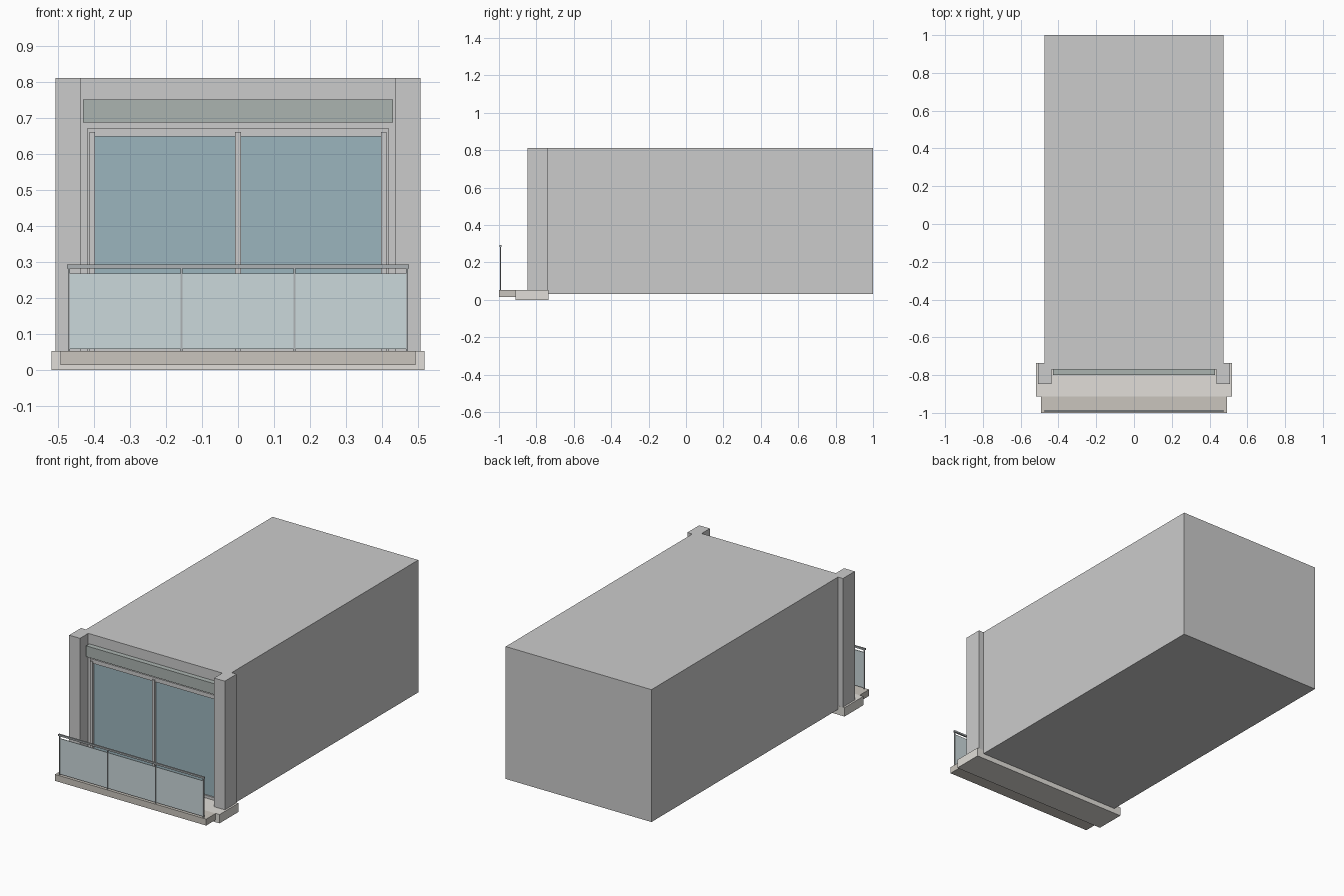
import bpy, bmesh

if "Cube" in bpy.data.objects:
    bpy.data.objects.remove(bpy.data.objects["Cube"])


def mat(name, rgb):
    m = bpy.data.materials.new(name)
    m.diffuse_color = (*rgb, 1)
    m.use_nodes = True
    m.node_tree.nodes["Principled BSDF"].inputs["Base Color"].default_value = m.diffuse_color
    return m


STONE = mat("pale_stone", (0.75, 0.73, 0.69))
SLAB = mat("dark_stone", (0.59, 0.56, 0.51))
SHADE = mat("shade_green", (0.41, 0.455, 0.435))
GLASS = mat("window_glass", (0.33, 0.46, 0.51))
PANEL = mat("rail_glass", (0.60, 0.69, 0.71))
METAL = mat("rail_metal", (0.42, 0.45, 0.46))
FRAME = mat("frame_metal", (0.66, 0.68, 0.69))


def finish(name, bm, material):
    bmesh.ops.recalc_face_normals(bm, faces=bm.faces)
    me = bpy.data.meshes.new(name)
    bm.to_mesh(me)
    bm.free()
    ob = bpy.data.objects.new(name, me)
    bpy.context.collection.objects.link(ob)
    if material:
        me.materials.append(material)
    return ob


def box(name, x, y, z, material=None):
    bm = bmesh.new()
    bmesh.ops.create_cube(bm, size=1)
    for v in bm.verts:
        for i, (a, b) in enumerate((x, y, z)):
            v.co[i] = (a + b) / 2 + v.co[i] * (b - a)
    return finish(name, bm, material)


def prism(name, outline, z0, z1, material=None):
    bm = bmesh.new()
    face = bm.faces.new([bm.verts.new((x, y, z0)) for x, y in outline])
    ext = bmesh.ops.extrude_face_region(bm, geom=[face])["geom"]
    for v in ext:
        if isinstance(v, bmesh.types.BMVert):
            v.co.z = z1
    return finish(name, bm, material)


WALL = -0.77   # front wall plane

# Room body with the front wall stepping out between the piers
half = [(0.437, WALL), (0.437, -0.737), (0.475, -0.737), (0.475, 1.0)]
prism("room_body", half + [(-x, y) for x, y in reversed(half)], 0.03, 0.81)

# Side piers
for side, s in (("left", -1), ("right", 1)):
    box(side + "_pier", sorted((s * 0.437, s * 0.507)), (-0.847, -0.737), (0.05, 0.81))

# Floor slab and balcony ledge
box("floor_slab", (-0.518, 0.518), (-0.912, -0.736), (0, 0.052), STONE)
box("balcony_ledge", (-0.493, 0.493), (-1.0, -0.912), (0.014, 0.052), SLAB)

# Shade box above the window
box("shade_box", (-0.43, 0.43), (-0.80, WALL), (0.686, 0.75), SHADE)

# Window glass, surround and sash bars
box("window_glass", (-0.40, 0.40), (WALL - 0.004, WALL), (0.052, 0.65), GLASS)
box("window_head", (-0.418, 0.418), (WALL - 0.012, WALL), (0.648, 0.672), FRAME)
box("window_sill", (-0.418, 0.418), (WALL - 0.012, WALL), (0.052, 0.068), FRAME)
for side, s in (("left", -1), ("right", 1)):
    box(side + "_jamb", sorted((s * 0.398, s * 0.418)), (WALL - 0.012, WALL), (0.068, 0.648), FRAME)
    box(side + "_sash_bar", sorted((s * 0.397, s * 0.412)), (WALL - 0.018, WALL), (0.052, 0.66), FRAME)
box("centre_mullion", (-0.008, 0.008), (WALL - 0.018, WALL), (0.052, 0.66), FRAME)

# Balustrade: top rail, posts and glass panels
box("top_rail", (-0.475, 0.475), (-0.996, -0.986), (0.282, 0.292), METAL)
posts = [-0.469, -0.1565, 0.1565, 0.469]
for i, x in enumerate(posts):
    box(f"rail_post_{i}", (x - 0.003, x + 0.003), (-0.994, -0.988), (0.052, 0.282), METAL)
for i, (a, b) in enumerate(zip(posts, posts[1:])):
    box(f"glass_panel_{i}", (a + 0.003, b - 0.003), (-0.993, -0.989), (0.058, 0.268), PANEL)
